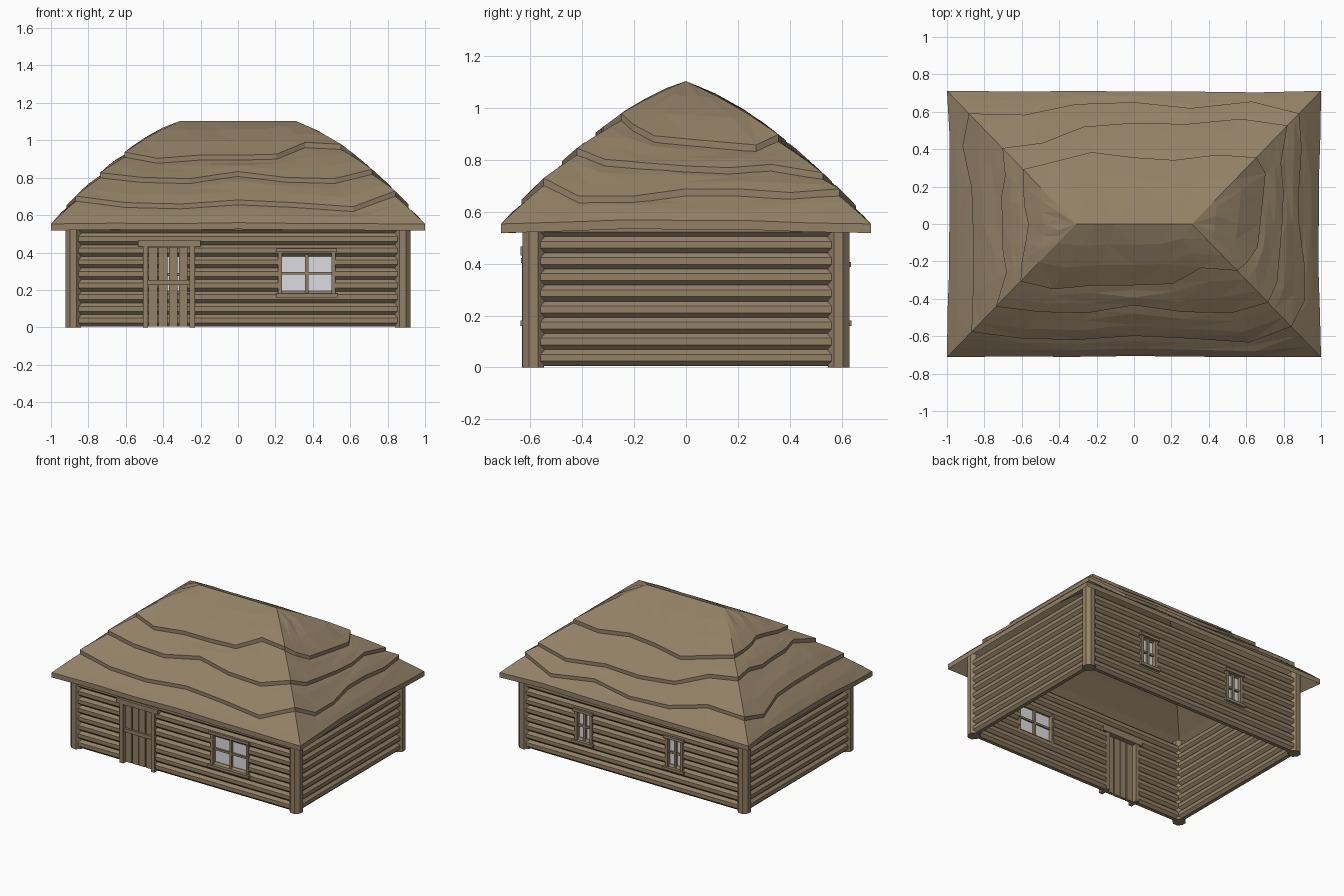
import bpy, bmesh, math, random
from mathutils import Matrix, Vector

if "Cube" in bpy.data.objects:
    bpy.data.objects.remove(bpy.data.objects["Cube"])
random.seed(4)

def material(name, rgb):
    m = bpy.data.materials.new(name)
    m.diffuse_color = (*rgb, 1)
    m.use_nodes = True
    m.node_tree.nodes["Principled BSDF"].inputs["Base Color"].default_value = m.diffuse_color
    return m

WOOD = material("brown wood", (0.29, 0.218, 0.134))
GLASS = material("pale glass", (0.72, 0.72, 0.75))

def finish(bm, name, mat):
    bmesh.ops.recalc_face_normals(bm, faces=bm.faces)
    me = bpy.data.meshes.new(name)
    bm.to_mesh(me)
    bm.free()
    me.materials.append(mat)
    ob = bpy.data.objects.new(name, me)
    bpy.context.collection.objects.link(ob)
    return ob

def add_box(bm, x0, x1, y0, y1, z0, z1):
    m = Matrix.Translation(((x0 + x1) / 2, (y0 + y1) / 2, (z0 + z1) / 2))
    m = m @ Matrix.Diagonal((abs(x1 - x0), abs(y1 - y0), z1 - z0, 1))
    bmesh.ops.create_cube(bm, size=1, matrix=m)

def add_log(bm, a, b, r, sides=8):
    a, b = Vector(a), Vector(b)
    d = b - a
    m = Matrix.Translation((a + b) / 2) @ d.to_track_quat('Z', 'Y').to_matrix().to_4x4()
    m = m @ Matrix.Rotation(math.pi / sides, 4, 'Z')
    bmesh.ops.create_cone(bm, cap_ends=True, segments=sides, radius1=r, radius2=r,
                          depth=d.length, matrix=m)

# ---- log walls, split around openings (x0, x1, z0, z1)
WX, WY, R, PITCH = 0.88, 0.588, 0.0345, 0.0622
DOOR = (-0.485, -0.255, 0.0, 0.43)
FRONT_WIN = (0.225, 0.51, 0.175, 0.405)
BACK_WINS = [(c - 0.06, c + 0.06, 0.175, 0.39) for c in (0.39, -0.34)]

def wall(name, sign, openings):
    bm = bmesh.new()
    for i in range(9):
        z = 0.037 + PITCH * i
        start = -WX
        for o in sorted(openings):
            if o[2] < z < o[3]:
                add_log(bm, (start, sign * WY, z), (o[0], sign * WY, z), R)
                start = o[1]
        add_log(bm, (start, sign * WY, z), (WX, sign * WY, z), R)
    finish(bm, name, WOOD)

wall("front_wall_logs", -1, [DOOR, FRONT_WIN])
wall("back_wall_logs", 1, BACK_WINS)
for side, x in (("left", -WX), ("right", WX)):
    bm = bmesh.new()
    for i in range(9):
        z = 0.037 + PITCH * i
        add_log(bm, (x, -WY, z), (x, WY, z), R)
    finish(bm, side + "_wall_logs", WOOD)

# ---- corner posts
bm = bmesh.new()
for x in (-WX, WX):
    for y in (-WY, WY):
        add_log(bm, (x, y, 0), (x, y, 0.6), 0.045)
finish(bm, "corner_posts", WOOD)

# ---- windows: frame boards, cross bars and pane
def window(name, o, sign):
    x0, x1, z0, z1 = o
    xc, zc = (x0 + x1) / 2, (z0 + z1) / 2
    ya, yb = sign * 0.56, sign * 0.625
    bm = bmesh.new()
    add_box(bm, x0 - 0.02, x1 + 0.02, ya, sign * 0.635, z1 - 0.003, z1 + 0.017)
    add_box(bm, x0 - 0.023, x1 + 0.023, ya, sign * 0.638, z0 - 0.015, z0 + 0.005)
    for x in (x0, x1):
        add_box(bm, x - 0.01, x + 0.01, ya, yb, z0, z1)
    add_box(bm, xc - 0.009, xc + 0.009, sign * 0.575, sign * 0.612, z0, z1)
    add_box(bm, x0, x1, sign * 0.577, sign * 0.61, zc - 0.007, zc + 0.007)
    finish(bm, name + "_frame", WOOD)
    bm = bmesh.new()
    add_box(bm, x0, x1, sign * 0.588, sign * 0.596, z0, z1)
    finish(bm, name + "_pane", GLASS)

window("front_window", FRONT_WIN, -1)
for i, o in enumerate(BACK_WINS):
    window("back_window_%d" % (i + 1), o, 1)

# ---- door: jambs, lintel, planks and cross bar
bm = bmesh.new()
for x in (-0.495, -0.245):
    add_box(bm, x - 0.014, x + 0.014, -0.632, -0.555, 0, 0.435)
add_box(bm, -0.535, -0.2, -0.638, -0.55, 0.432, 0.466)
finish(bm, "door_frame", WOOD)
bm = bmesh.new()
for i in range(4):
    x = -0.478 + 0.054 * i
    add_box(bm, x, x + 0.047, -0.607, -0.585, 0.005, 0.43)
add_box(bm, -0.48, -0.26, -0.622, -0.605, 0.226, 0.252)
finish(bm, "plank_door", WOOD)

# ---- thatched hip roof
# Lower edges of the upper layers as slope fractions (0 eave, 1 ridge);
# six steps per side, going round front, right, back, left
EDGES = [
    [.19, .14, .13, .16, .14, .11, .23, .13, .13, .17, .17, .15,
     .17, .08, .13, .085, .10, .18, .17, .12, .19, .20, .20, .20],
    [.38, .34, .33, .39, .34, .33, .41, .34, .32, .30, .29, .31,
     .26, .21, .25, .24, .27, .39, .43, .45, .42, .43, .43, .46],
    [.57, .51, .54, .54, .55, .67, .65, .57, .49, .47, .45, .43,
     .50, .48, .52, .50, .46, .53, .59, .59, .60, .63, .61, .58],
]
N = 24
eave = [0 if i % 6 == 0 else random.uniform(0, 0.022) for i in range(N)]
SIGNS = [(-1, -1), (1, -1), (1, 1), (-1, 1)]

def roof_point(i, t, lift):
    side, u = i // 6, (i % 6) / 6
    a, b = SIGNS[side], SIGNS[(side + 1) % 4]
    x = (1 - 0.69 * t) * (a[0] + (b[0] - a[0]) * u)
    y = 0.712 * (1 - t) * (a[1] + (b[1] - a[1]) * u)
    return x, y, 0.53 + 0.57 * t + 0.2 * t * (1 - t) + lift

def add_rings(bm, rings):
    rows = [[bm.verts.new(p) for p in ring] for ring in rings]
    for lo, hi in zip(rows, rows[1:]):
        for i in range(N):
            j = (i + 1) % N
            bm.faces.new((lo[i], lo[j], hi[j], hi[i]))

def roof_shell(name, low, high, thick, skirt, steps):
    bm = bmesh.new()
    rings = []
    if skirt:
        rings.append([roof_point(i, low[i], -0.012) for i in range(N)])
    for k in range(steps + 1):
        f = k / steps
        ring = []
        for i in range(N):
            wob = random.uniform(0, 0.008) if thick and 0 < k < steps and i % 6 else 0
            ring.append(roof_point(i, low[i] + (high[i] - low[i]) * f,
                                   thick * (1 - f) + wob + (0.003 if thick else -0.012)))
        rings.append(ring)
    add_rings(bm, rings)
    bmesh.ops.remove_doubles(bm, verts=bm.verts, dist=0.0005)
    bmesh.ops.triangulate(bm, faces=bm.faces)
    finish(bm, name, WOOD)

lows = [eave] + EDGES
for k, low in enumerate(lows):
    top = [t + 0.02 for t in lows[k + 1]] if k < 3 else [1.0] * N
    roof_shell("thatch_layer_%d" % (k + 1), low, top, 0.02 if k == 0 else 0.03, True, 3)
roof_shell("roof_underside", eave, [1.0] * N, 0, False, 6)
